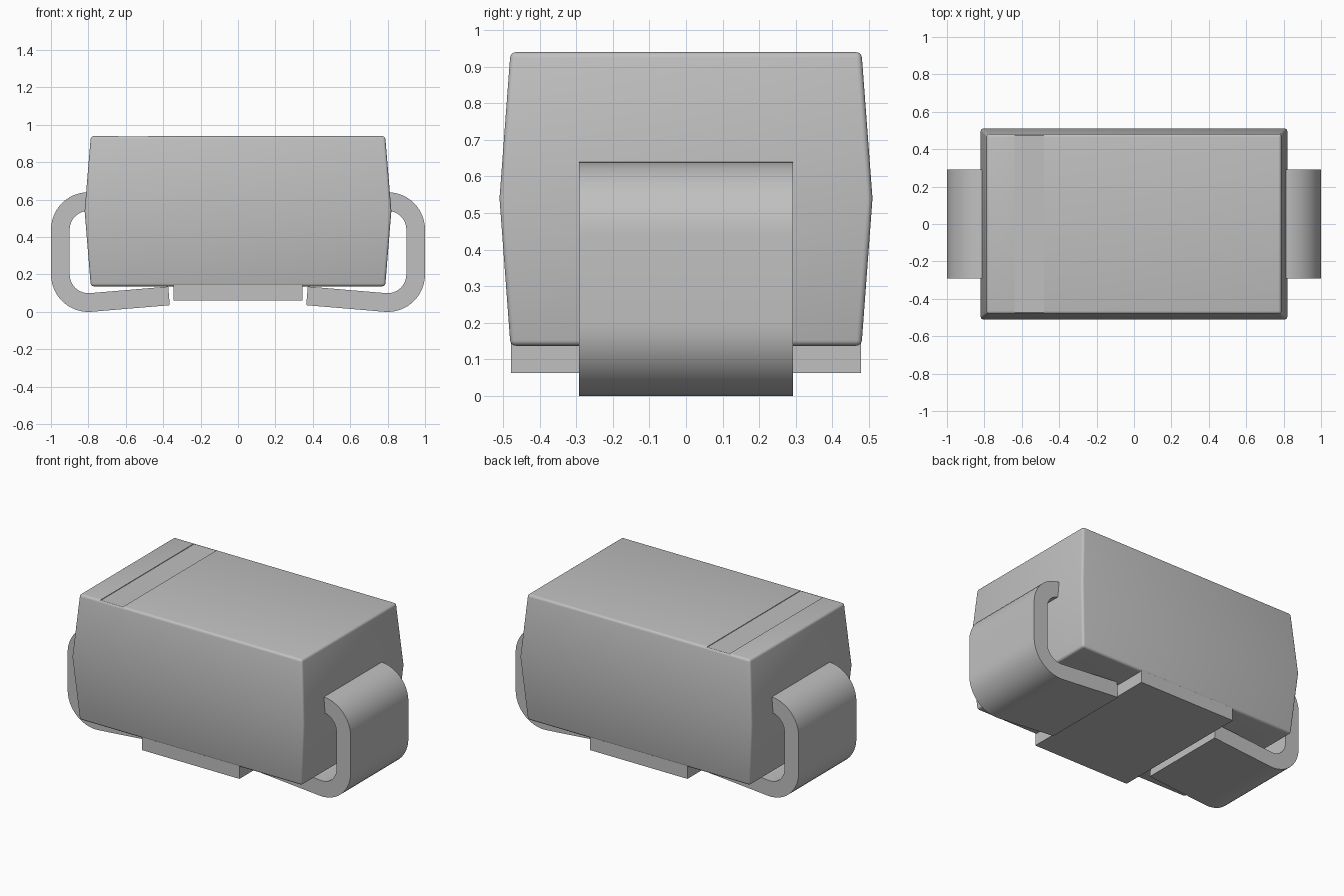
import bpy, bmesh, math
from mathutils import Vector

if "Cube" in bpy.data.objects:
    bpy.data.objects.remove(bpy.data.objects["Cube"], do_unlink=True)

grey = bpy.data.materials.new("plain_grey")
grey.use_nodes = True
grey.diffuse_color = (0.53, 0.53, 0.53, 1)
grey.node_tree.nodes["Principled BSDF"].inputs["Base Color"].default_value = (0.53, 0.53, 0.53, 1)


def make_object(name, bm):
    bmesh.ops.recalc_face_normals(bm, faces=bm.faces)
    mesh = bpy.data.meshes.new(name)
    bm.to_mesh(mesh)
    bm.free()
    mesh.materials.append(grey)
    obj = bpy.data.objects.new(name, mesh)
    bpy.context.collection.objects.link(obj)
    return obj


def smooth(obj):
    bpy.ops.object.select_all(action='DESELECT')
    obj.select_set(True)
    bpy.context.view_layer.objects.active = obj
    bpy.ops.object.shade_smooth_by_angle(angle=math.radians(35))


def box(name, low, high):
    bm = bmesh.new()
    bmesh.ops.create_cube(bm, size=1)
    low, high = Vector(low), Vector(high)
    for v in bm.verts:
        v.co = (low + high) / 2 + v.co * (high - low)
    return make_object(name, bm)


# Moulded body: widest at the parting line, with softened outer edges
bm = bmesh.new()
rings = []
for hx, hy, z in ((0.787, 0.48, 0.137), (0.82, 0.51, 0.54), (0.787, 0.48, 0.94)):
    rings.append([bm.verts.new((sx * hx, sy * hy, z))
                  for sx, sy in ((-1, -1), (1, -1), (1, 1), (-1, 1))])
for a, b in zip(rings, rings[1:]):
    for i in range(4):
        j = (i + 1) % 4
        bm.faces.new((a[i], a[j], b[j], b[i]))
bm.faces.new(rings[0])
bm.faces.new(rings[-1])
middle = set(rings[1])
soft = [e for e in bm.edges if not set(e.verts) <= middle]
bmesh.ops.bevel(bm, geom=soft, offset=0.015, segments=4, profile=0.5, affect='EDGES')
body = make_object("body", bm)

# Shallow polarity band recessed into the top
cutter = box("band_cutter", (-0.64, -0.473, 0.936), (-0.48, 0.473, 1.0))
cutter.hide_render = True
cutter.hide_viewport = True
cut = body.modifiers.new("polarity_band", 'BOOLEAN')
cut.operation = 'DIFFERENCE'
cut.solver = 'EXACT'
cut.object = cutter
smooth(body)

# Standoff pad under the body
box("standoff_pad", (-0.345, -0.478, 0.062), (0.345, 0.478, 0.16))

# Bent metal strips: outer outline out and inner outline back
TILT = math.radians(4.8)
CORE_X, TOP_Z, LOW_Z = 0.8, 0.44, 0.2


def strip_side(radius):
    pts = [(0.7, TOP_Z + radius)]
    for k in range(13):
        a = math.pi / 2 * (1 - k / 12)
        pts.append((CORE_X + radius * math.cos(a), TOP_Z + radius * math.sin(a)))
    for k in range(13):
        a = -(math.pi / 2 + TILT) * k / 12
        pts.append((CORE_X + radius * math.cos(a), LOW_Z + radius * math.sin(a)))
    x, z = pts[-1]
    pts.append((x - 0.42 * math.cos(TILT), z + 0.42 * math.sin(TILT)))
    return pts


def terminal(name, side):
    bm = bmesh.new()
    outer, inner = strip_side(0.2), strip_side(0.1)
    rows = [[bm.verts.new((side * x, y, z)) for x, z in line]
            for line, y in ((outer, -0.292), (inner, -0.292), (inner, 0.292), (outer, 0.292))]
    for r in range(4):
        a, b = rows[r], rows[(r + 1) % 4]
        for i in range(len(a) - 1):
            bm.faces.new((a[i], a[i + 1], b[i + 1], b[i]))
    for end in (0, -1):
        bm.faces.new([row[end] for row in rows])
    smooth(make_object(name, bm))


terminal("left_terminal", 1)
terminal("right_terminal", -1)
